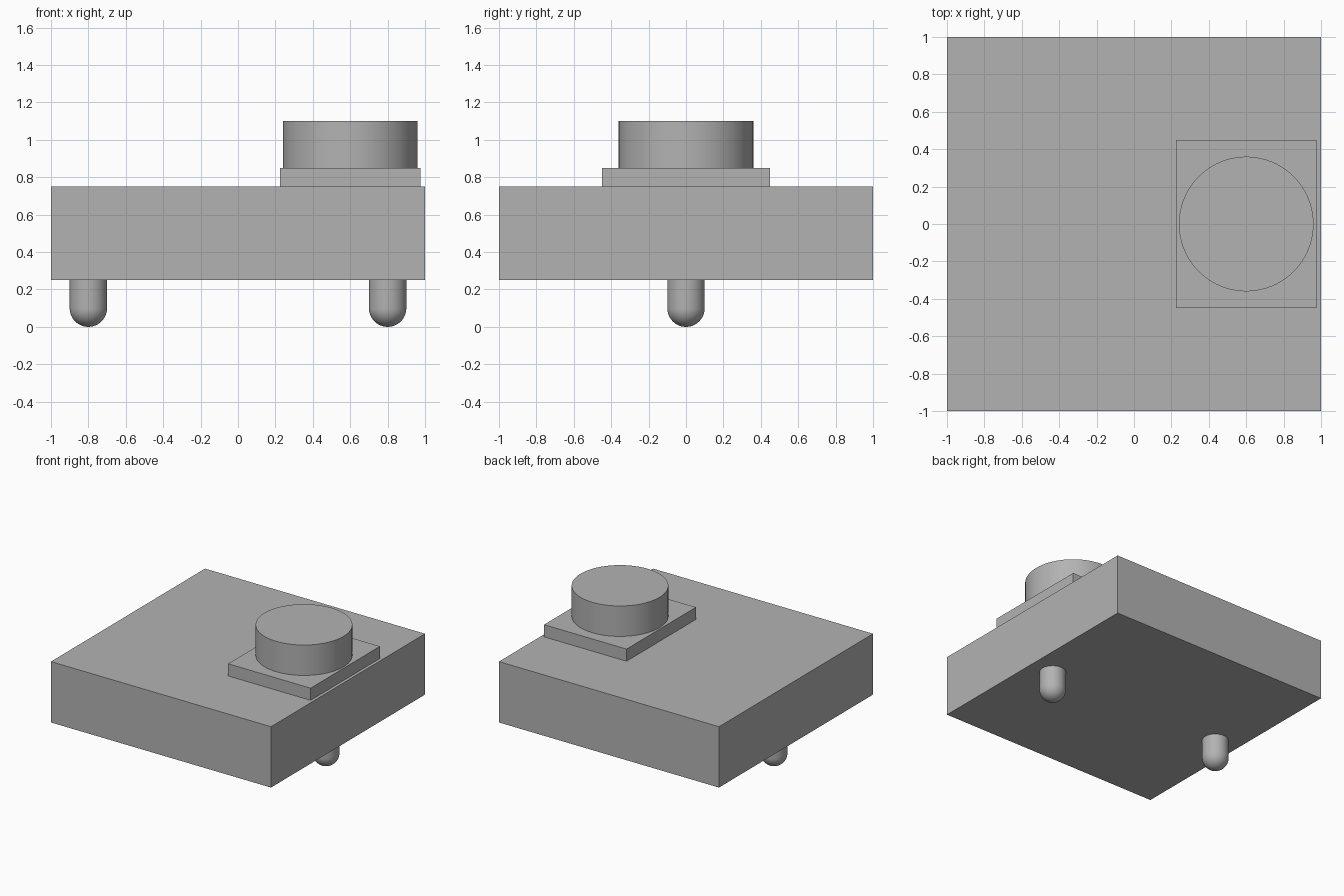
import bpy
import bmesh
from math import cos, sin, pi, radians
from mathutils import Matrix

cube = bpy.data.objects.get("Cube")
if cube:
    bpy.data.objects.remove(cube, do_unlink=True)

grey = bpy.data.materials.new("plain grey")
grey.use_nodes = True
colour = (0.45, 0.45, 0.45, 1)
grey.diffuse_color = colour
grey.node_tree.nodes["Principled BSDF"].inputs["Base Color"].default_value = colour


def add_object(name, bm, location, smooth=False):
    mesh = bpy.data.meshes.new(name)
    bmesh.ops.recalc_face_normals(bm, faces=bm.faces)
    bm.to_mesh(mesh)
    bm.free()
    mesh.materials.append(grey)
    obj = bpy.data.objects.new(name, mesh)
    obj.location = location
    bpy.context.collection.objects.link(obj)
    if smooth:
        bpy.ops.object.select_all(action="DESELECT")
        obj.select_set(True)
        bpy.context.view_layer.objects.active = obj
        bpy.ops.object.shade_smooth_by_angle(angle=radians(30))
    return obj


def add_box(name, size, location):
    bm = bmesh.new()
    bmesh.ops.create_cube(bm, size=1, matrix=Matrix.Diagonal((*size, 1)))
    return add_object(name, bm, location)


def add_lathe(name, profile, location, steps=64):
    """Spin a radius and height profile about z."""
    bm = bmesh.new()
    verts = [bm.verts.new((r, 0, z)) for r, z in profile]
    edges = [bm.edges.new(pair) for pair in zip(verts, verts[1:])]
    bmesh.ops.spin(bm, geom=verts + edges, cent=(0, 0, 0), axis=(0, 0, 1),
                   angle=2 * pi, steps=steps)
    bmesh.ops.remove_doubles(bm, verts=bm.verts, dist=0.0001)
    return add_object(name, bm, location, smooth=True)


# Square body and the raised plate on its left side
add_box("body", (2, 2, 0.5), (0, 0, 0.5))
add_box("button_plate", (0.75, 0.9, 0.1), (0.6, 0, 0.8))

# Round button
add_lathe("button", [(0, 0), (0.36, 0), (0.36, 0.25), (0, 0.25)], (0.6, 0, 0.85), 96)

# Two round-ended pins beneath the body
radius = 0.1
arc = [i * pi / 24 for i in range(13)]
pin = [(radius * sin(a), radius * (1 - cos(a))) for a in arc]
pin += [(radius, 0.25), (0, 0.25)]
for side, x in (("right", -0.8), ("left", 0.8)):
    add_lathe(f"{side}_pin", pin, (x, 0, 0))
